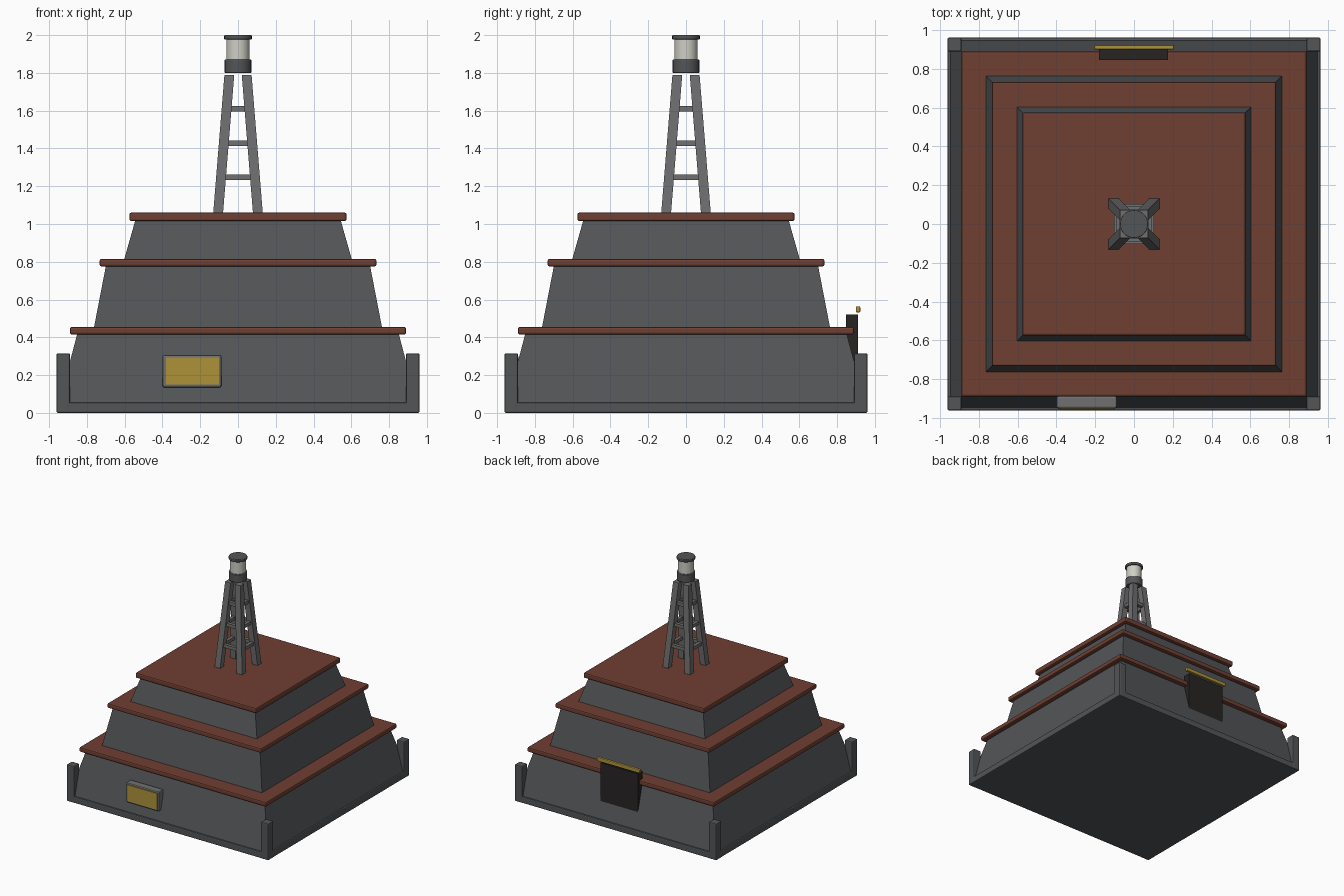
import bpy, bmesh

if "Cube" in bpy.data.objects:
    bpy.data.objects.remove(bpy.data.objects["Cube"])


def material(name, r, g, b):
    m = bpy.data.materials.new(name)
    m.diffuse_color = (r, g, b, 1)
    m.use_nodes = True
    m.node_tree.nodes["Principled BSDF"].inputs["Base Color"].default_value = m.diffuse_color
    return m


STONE = material("dark_stone", 0.085, 0.09, 0.095)
STEEL = material("steel", 0.16, 0.16, 0.165)
BRICK = material("red_tile", 0.16, 0.05, 0.032)
BRASS = material("brass", 0.42, 0.29, 0.04)
CLOTH = material("black_cloth", 0.02, 0.018, 0.017)
GLASS = material("lamp_glass", 0.62, 0.62, 0.56)


def finish(bm, name, mat, bevel=0.0):
    bmesh.ops.recalc_face_normals(bm, faces=bm.faces)
    me = bpy.data.meshes.new(name)
    bm.to_mesh(me)
    bm.free()
    ob = bpy.data.objects.new(name, me)
    bpy.context.collection.objects.link(ob)
    me.materials.append(mat)
    if bevel:
        b = ob.modifiers.new("bevel", 'BEVEL')
        b.width, b.segments = bevel, 2
    return ob


def loft(name, bottom, top, mat, bevel=0.0):
    """Prism between two rectangles, each (x0, x1, y0, y1, z)."""
    bm = bmesh.new()
    rings = [[bm.verts.new((x, y, z)) for x, y in
              ((x0, y0), (x1, y0), (x1, y1), (x0, y1))]
             for x0, x1, y0, y1, z in (bottom, top)]
    a, b = rings
    bm.faces.new(a)
    bm.faces.new(b)
    for i in range(4):
        j = (i + 1) % 4
        bm.faces.new((a[i], a[j], b[j], b[i]))
    return finish(bm, name, mat, bevel)


def box(name, x0, x1, y0, y1, z0, z1, mat, bevel=0.0):
    return loft(name, (x0, x1, y0, y1, z0), (x0, x1, y0, y1, z1), mat, bevel)


def square(h, z, cx=0, cy=0):
    return (cx - h, cx + h, cy - h, cy + h, z)


def cylinder(name, r, z0, z1, mat, bevel=0.0):
    bpy.ops.mesh.primitive_cylinder_add(vertices=24, radius=r, depth=z1 - z0,
                                        location=(0, 0, (z0 + z1) / 2))
    ob = bpy.context.object
    ob.name = name
    ob.data.materials.append(mat)
    bpy.ops.object.shade_smooth_by_angle()
    if bevel:
        b = ob.modifiers.new("bevel", 'BEVEL')
        b.width, b.segments = bevel, 2


SIDES = [(sx, sy) for sx in (-1, 1) for sy in (-1, 1)]

# Base plinth and corner posts
loft("base_plinth", square(0.96, 0), square(0.96, 0.055), STONE, 0.008)
for i, (sx, sy) in enumerate(SIDES):
    c = 0.925
    loft(f"corner_post_{i}", square(0.036, 0, sx * c, sy * c),
         square(0.036, 0.315, sx * c, sy * c), STONE, 0.008)

# Three tapering tiers, each with an overhanging tiled ledge
for i, (z0, z1, z2, h0, h1, ledge) in enumerate((
        (0.05, 0.415, 0.455, 0.948, 0.852, 0.89),
        (0.455, 0.775, 0.815, 0.762, 0.70, 0.733),
        (0.815, 1.015, 1.06, 0.602, 0.545, 0.575))):
    loft(f"tier_wall_{i}", square(h0, z0), square(h1, z1), STONE)
    loft(f"tier_ledge_{i}", square(ledge, z1), square(ledge, z2), BRICK, 0.01)

# Front plaque
box("plaque_frame", -0.40, -0.088, -0.95, -0.887, 0.135, 0.307, STEEL, 0.01)
box("plaque_panel", -0.382, -0.10, -0.956, -0.93, 0.15, 0.292, BRASS)

# Rear banner on its rod
box("banner_cloth", -0.18, 0.176, 0.846, 0.911, 0.17, 0.52, CLOTH)
box("banner_rod", -0.206, 0.206, 0.899, 0.923, 0.532, 0.564, BRASS, 0.006)

# Lattice tower: four leaning legs and three rings of rungs
TB, TT, CB, CT = 1.06, 1.788, 0.105, 0.046
for i, (sx, sy) in enumerate(SIDES):
    loft(f"tower_leg_{i}", square(0.026, TB, sx * CB, sy * CB),
         square(0.026, TT, sx * CT, sy * CT), STEEL)
for k, z in enumerate((1.247, 1.428, 1.61)):
    c = CB + (CT - CB) * (z - TB) / (TT - TB)
    t = 0.014
    for s in (-1, 1):
        box(f"rung_x_{k}_{s}", -c, c, s * c - t, s * c + t, z - t, z + t, STEEL)
        box(f"rung_y_{k}_{s}", s * c - t, s * c + t, -c, c, z - t, z + t, STEEL)

# Lantern
cylinder("lantern_base", 0.071, 1.80, 1.87, STONE, 0.004)
cylinder("lantern_glass", 0.062, 1.87, 1.978, GLASS)
cylinder("lantern_cap", 0.073, 1.976, 2.0, STONE, 0.004)
